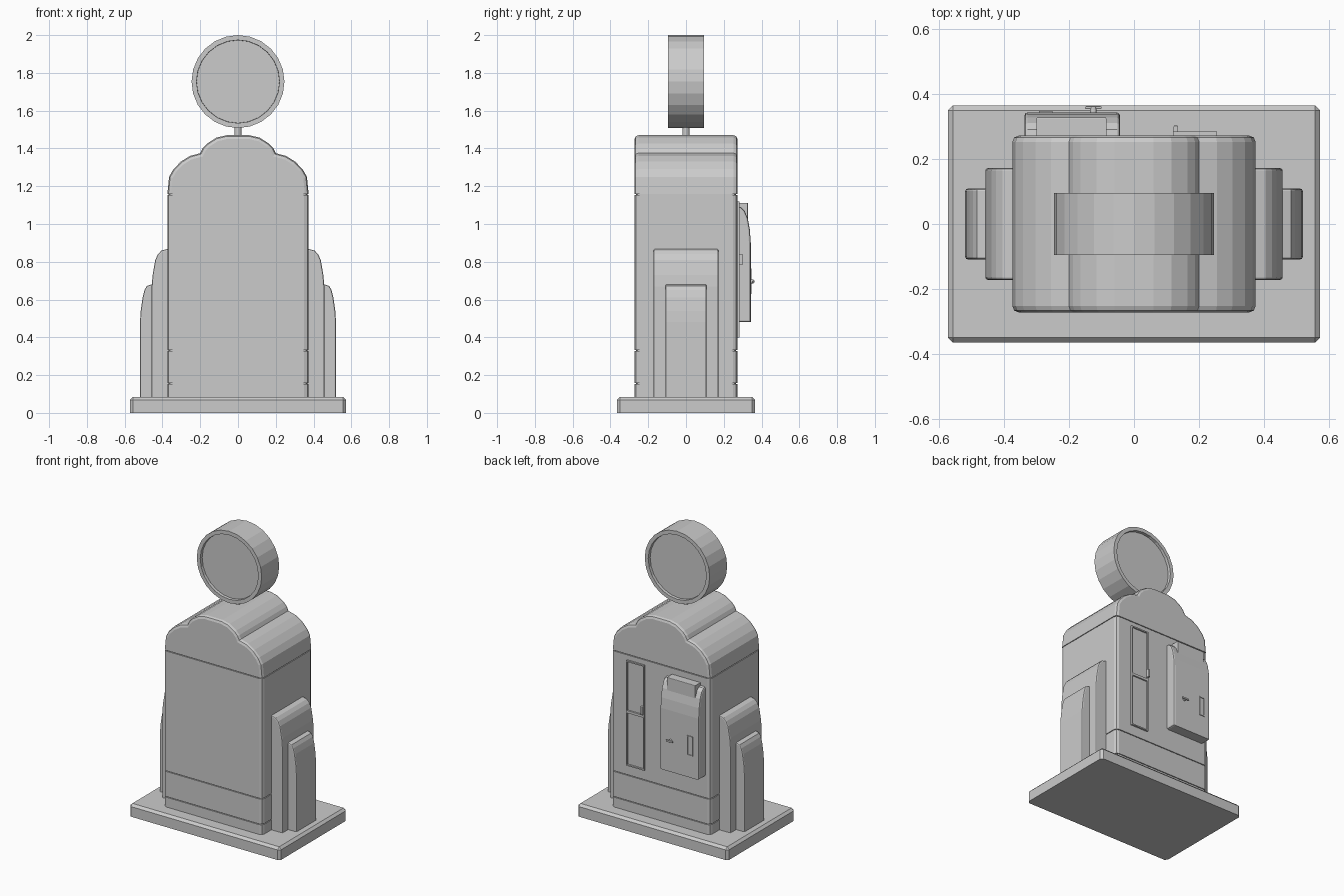
import bpy, bmesh, math
from mathutils import Matrix

if "Cube" in bpy.data.objects:
    bpy.data.objects.remove(bpy.data.objects["Cube"])


def finish(bm, name):
    bmesh.ops.recalc_face_normals(bm, faces=bm.faces[:])
    me = bpy.data.meshes.new(name)
    bm.to_mesh(me)
    bm.free()
    ob = bpy.data.objects.new(name, me)
    bpy.context.collection.objects.link(ob)
    return ob


def prism(name, pts, a, b, axis='y', bevel=0, keep=None, segs=2):
    """Extrude a profile (xz along y, or yz along x) and bevel the kept end-rim edges."""
    bm = bmesh.new()
    place = (lambda p, t: (p[0], t, p[1])) if axis == 'y' else (lambda p, t: (t, p[0], p[1]))
    k = 1 if axis == 'y' else 0
    face = bm.faces.new([bm.verts.new(place(p, a)) for p in pts])
    ext = bmesh.ops.extrude_face_region(bm, geom=[face], use_keep_orig=True)
    for v in ext['geom']:
        if isinstance(v, bmesh.types.BMVert):
            v.co[k] = b
    bmesh.ops.recalc_face_normals(bm, faces=bm.faces[:])
    if bevel:
        rim = [e for e in bm.edges if abs(e.verts[0].co[k] - e.verts[1].co[k]) < 1e-6
               and (keep is None or keep(e))]
        bmesh.ops.bevel(bm, geom=rim, offset=bevel, segments=segs, profile=0.5, affect='EDGES')
    return finish(bm, name)


def box(name, x0, x1, y0, y1, z0, z1, bevel=0, keep=None, segs=2):
    return prism(name, [(x0, z0), (x1, z0), (x1, z1), (x0, z1)], y0, y1, 'y', bevel, keep, segs)


def recessed(name, x0, x1, y0, y1, z0, z1, rim, depth):
    """Box whose back (+y) face is sunk inside a rim."""
    bm = bmesh.new()
    m = Matrix.Translation(((x0 + x1) / 2, (y0 + y1) / 2, (z0 + z1) / 2)) @ \
        Matrix.Diagonal((x1 - x0, y1 - y0, z1 - z0, 1))
    bmesh.ops.create_cube(bm, size=1, matrix=m)
    f = max(bm.faces, key=lambda f: f.calc_center_median().y)
    bmesh.ops.inset_region(bm, faces=[f], thickness=rim)
    bmesh.ops.inset_region(bm, faces=[f], thickness=0.002, depth=-depth)
    return finish(bm, name)


def cylinder(name, r, h, loc, along_y=False, segs=24):
    bm = bmesh.new()
    m = Matrix.Translation(loc)
    if along_y:
        m = m @ Matrix.Rotation(math.pi / 2, 4, 'X')
    bmesh.ops.create_cone(bm, cap_ends=True, segments=segs, radius1=r, radius2=r, depth=h, matrix=m)
    return bm


def vertical(e):
    return abs(e.verts[0].co.z - e.verts[1].co.z) > 1e-4


def above(z):
    return lambda e: max(v.co.z for v in e.verts) > z


# Base plinth with chamfered top and corners
bm = bmesh.new()
bmesh.ops.create_cube(bm, size=1, matrix=Matrix.Translation((0, 0, 0.0425)) @
                      Matrix.Diagonal((1.144, 0.73, 0.085, 1)))
edges = [e for e in bm.edges if max(v.co.z for v in e.verts) > 0.05]
bmesh.ops.bevel(bm, geom=edges, offset=0.016, segments=1, affect='EDGES')
finish(bm, "base")

# Body sections around a slightly smaller core, leaving seam grooves
box("body_core", -0.368, 0.368, -0.265, 0.265, 0.08, 1.2, 0.024, vertical)
for name, z0, z1 in (("body_foot", 0.08, 0.152), ("body_lower", 0.157, 0.328),
                     ("body_upper", 0.333, 1.153)):
    box(name, -0.374, 0.374, -0.272, 0.272, z0, z1, 0.024, vertical)

# Stepped, arched cap
half = [(0.374, 1.158), (0.365, 1.25), (0.342, 1.29), (0.303, 1.33), (0.255, 1.36), (0.2, 1.375),
        (0.188, 1.4), (0.165, 1.425), (0.115, 1.457), (0.06, 1.47)]
prism("cap", half + [(-x, z) for x, z in reversed(half)], -0.272, 0.272, 'y', 0.02,
      above(1.16))

# Two stepped fins on each side
outer = [(0.36, 0.08), (0.457, 0.08), (0.457, 0.67), (0.452, 0.73), (0.438, 0.81),
         (0.424, 0.84), (0.405, 0.86), (0.373, 0.868), (0.36, 0.868)]
small = [(0.44, 0.08), (0.519, 0.08), (0.519, 0.48), (0.515, 0.54), (0.505, 0.61),
         (0.495, 0.65), (0.483, 0.672), (0.457, 0.68), (0.44, 0.68)]
for side, s in (("right", 1), ("left", -1)):
    for name, pts, d in (("large_fin", outer, 0.172), ("small_fin", small, 0.109)):
        edge_x = pts[0][0] + 0.001
        prism(f"{name}_{side}", [(s * x, z) for x, z in pts], -d, d, 'y', 0.008,
              lambda e: max(v.co.z for v in e.verts) > 0.1
              and max(abs(v.co.x) for v in e.verts) > edge_x)

# Neck and round sign drum with sunken faces
finish(cylinder("neck", 0.018, 0.08, (0, 0, 1.49), segs=12), "neck")
bm = cylinder("drum", 0.246, 0.19, (0, 0, 1.754), True)
for f in [f for f in bm.faces if len(f.verts) > 4]:
    bmesh.ops.inset_region(bm, faces=[f], thickness=0.026)
    bmesh.ops.inset_region(bm, faces=[f], thickness=0.001, depth=-0.02)
finish(bm, "sign_drum")

# Narrow service door on the back: two sunken panes and a latch
recessed("door_lower_pane", 0.12, 0.255, 0.26, 0.284, 0.4, 0.77, 0.012, 0.008)
recessed("door_upper_pane", 0.12, 0.255, 0.26, 0.284, 0.77, 1.12, 0.012, 0.008)
box("door_latch", 0.122, 0.136, 0.28, 0.303, 0.785, 0.84, 0.004)

# Rear cabinet with curved top, hood, recessed grip and key
cab = [(0.26, 0.48), (0.343, 0.48), (0.343, 0.9), (0.338, 0.97), (0.327, 1.03),
       (0.31, 1.07), (0.29, 1.09), (0.26, 1.095)]
prism("cabinet", cab, -0.337, -0.043, 'x', 0.01, lambda e: max(v.co.y for v in e.verts) > 0.27)
box("cabinet_hood", -0.3, -0.085, 0.26, 0.328, 1.02, 1.112, 0.004)
recessed("cabinet_grip", -0.292, -0.25, 0.33, 0.348, 0.63, 0.765, 0.009, 0.012)
finish(cylinder("key_barrel", 0.01, 0.02, (-0.125, 0.348, 0.695), True, 12), "key_barrel")
box("key_handle", -0.15, -0.1, 0.353, 0.362, 0.689, 0.701, 0.003)
